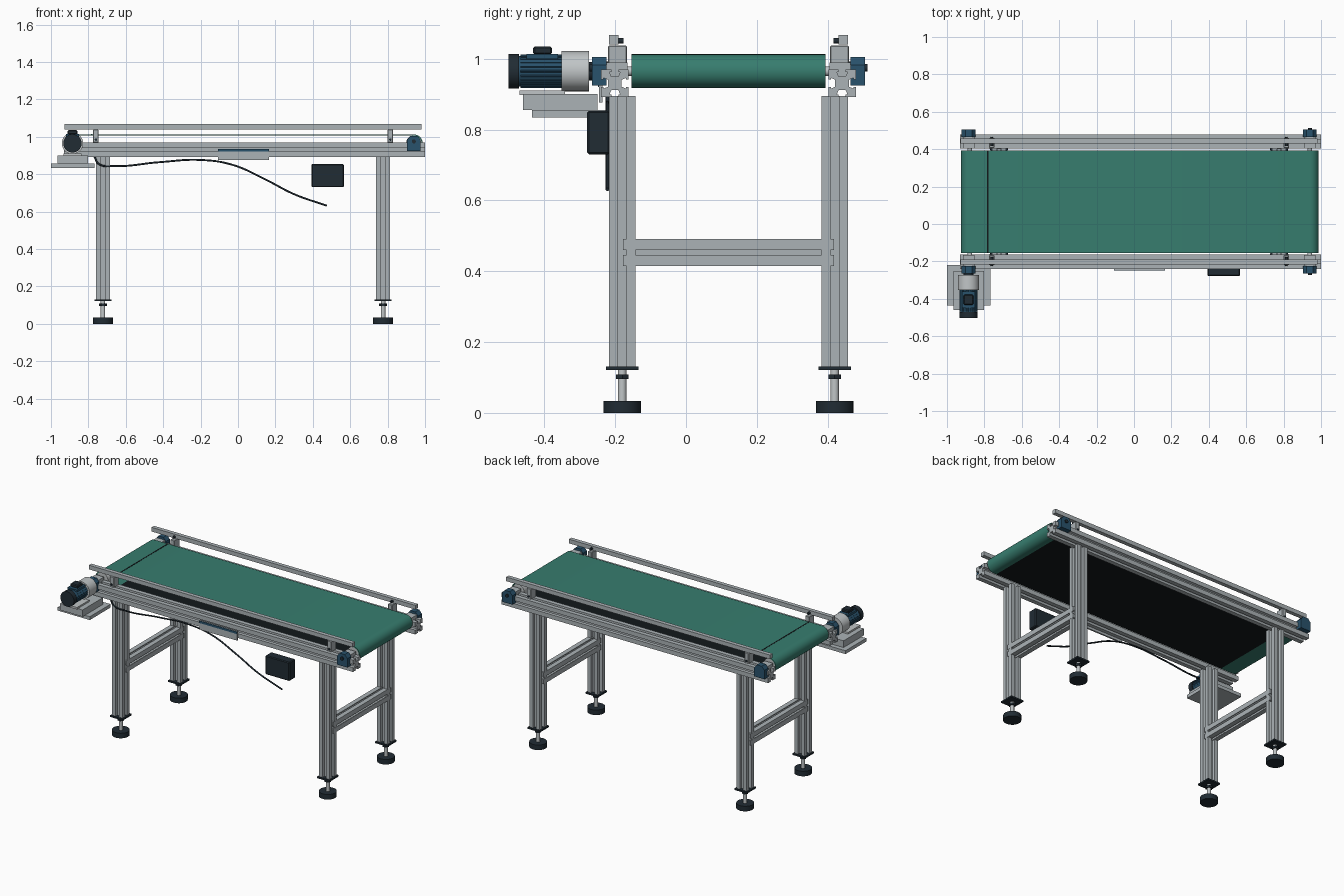
import bpy, bmesh, math
from mathutils import Vector

if "Cube" in bpy.data.objects:
    bpy.data.objects.remove(bpy.data.objects["Cube"])


def material(name, rgb):
    m = bpy.data.materials.new(name)
    m.diffuse_color = (*rgb, 1)
    m.use_nodes = True
    m.node_tree.nodes["Principled BSDF"].inputs["Base Color"].default_value = m.diffuse_color
    return m


ALU = material("aluminium grey", (0.41, 0.45, 0.47))
PALE = material("pale metal", (0.53, 0.56, 0.57))
GREEN = material("belt green", (0.038, 0.205, 0.158))
BLUE = material("motor blue", (0.022, 0.085, 0.15))
DARK = material("dark plastic", (0.015, 0.025, 0.034))
BLACK = material("rubber black", (0.006, 0.009, 0.011))

MID = 0.12  # y of the conveyor's centre plane
CZ = 0.965  # height of the roller axis
X_DRIVE, X_TAIL = -0.878, 0.940


def smooth(ob):
    bpy.ops.object.select_all(action='DESELECT')
    ob.select_set(True)
    bpy.context.view_layer.objects.active = ob
    bpy.ops.object.shade_smooth_by_angle(angle=math.radians(35))


def prism(name, pts, axis, lo, hi, mat, centre=(0, 0), rounded=False):
    """Extrude a 2D outline along an axis; outline axes are the other two in xyz order."""
    def place(u, v, w):
        u, v = u + centre[0], v + centre[1]
        return {'x': (w, u, v), 'y': (u, w, v), 'z': (u, v, w)}[axis]
    bm = bmesh.new()
    a = [bm.verts.new(place(u, v, lo)) for u, v in pts]
    b = [bm.verts.new(place(u, v, hi)) for u, v in pts]
    n = len(pts)
    bm.faces.new(a[::-1])
    bm.faces.new(b)
    for i in range(n):
        bm.faces.new((a[i], a[(i + 1) % n], b[(i + 1) % n], b[i]))
    bmesh.ops.recalc_face_normals(bm, faces=bm.faces)
    me = bpy.data.meshes.new(name)
    bm.to_mesh(me)
    bm.free()
    ob = bpy.data.objects.new(name, me)
    me.materials.append(mat)
    bpy.context.collection.objects.link(ob)
    if rounded:
        smooth(ob)
    return ob


def box(name, x, y, z, mat, bevel=0):
    pts = [(x[0], y[0]), (x[1], y[0]), (x[1], y[1]), (x[0], y[1])]
    ob = prism(name, pts, 'z', z[0], z[1], mat)
    if bevel:
        mod = ob.modifiers.new("edge", 'BEVEL')
        mod.width, mod.segments = bevel, 1
    return ob


def rod(name, axis, centre, r, lo, hi, mat, n=28):
    pts = [(r * math.cos(2 * math.pi * i / n), r * math.sin(2 * math.pi * i / n))
           for i in range(n)]
    return prism(name, pts, axis, lo, hi, mat, centre, n > 8)


def slotted(size, opening=0.02, lip=0.007, inner=0.03, depth=0.019):
    """Square extrusion section with a T-slot in each side."""
    h, o, w = size / 2, opening / 2, inner / 2
    side = [(-h, -h), (-o, -h), (-o, -h + lip), (-w, -h + lip), (-o, -h + depth),
            (o, -h + depth), (w, -h + lip), (o, -h + lip), (o, -h)]
    pts = []
    for _ in range(4):
        pts += side
        side = [(-v, u) for u, v in side]
    return pts


def span(s, a, b):
    """y range at distances a..b from the centre plane on side s."""
    return sorted((MID + s * a, MID + s * b))


# Side rails, guides, bearing blocks and legs, mirrored front and back
for s, label in ((-1, "front"), (1, "rear")):
    prism(label + "_side_rail", slotted(0.077), 'x', -0.93, 1.0, ALU, (MID + s * 0.321, 0.931))
    box(label + "_guide_rail", (-0.928, 0.981), span(s, 0.311, 0.337), (1.04, 1.067), ALU)
    for x in (-0.76, 0.815):
        box(label + "_guide_post", (x - 0.015, x + 0.015), span(s, 0.287, 0.340), (0.968, 1.038),
            ALU, 0.003)
        rod(label + "_guide_knob", 'y', (x, 1.051), 0.008, *span(s, 0.297, 0.312), DARK, 12)
        rod(label + "_post_bolt", 'y', (x, 0.985), 0.007, *span(s, 0.338, 0.344), DARK, 12)
    for x in (X_DRIVE - 0.006, X_TAIL):
        block = [(-0.037, -0.04), (0.037, -0.04), (0.037, 0.018), (0.018, 0.04),
                 (-0.018, 0.04), (-0.037, 0.018)]
        prism(label + "_bearing_block", block, 'y', *span(s, 0.345, 0.385), BLUE, (x, CZ))
        box(label + "_bearing_seat", (x - 0.03, x + 0.03), span(s, 0.285, 0.345), (0.95, 0.99), ALU)
    rod(label + "_bearing_cap", 'y', (X_TAIL, CZ + 0.01), 0.011, *span(s, 0.385, 0.392), DARK)

    for x in (-0.722, 0.776):
        y = MID + s * 0.30
        prism(label + "_leg", slotted(0.074, 0.024), 'z', 0.13, 0.895, ALU, (x, y))
        box("foot_plate", (x - 0.046, x + 0.046), (y - 0.046, y + 0.046), (0.121, 0.131), DARK)
        rod("foot_nut", 'z', (x, y), 0.021, 0.096, 0.109, DARK, 6)
        rod("foot_stem", 'z', (x, y), 0.012, 0.03, 0.122, PALE)
        rod("foot_pad", 'z', (x, y), 0.053, 0.0, 0.033, DARK)

# Cross beams between each pair of legs
for x in (-0.722, 0.776):
    prism("cross_beam", slotted(0.0755, 0.014), 'y', MID - 0.298, MID + 0.298, ALU, (x, 0.453))

# Belt: green carrying run wrapped round both rollers
Y0, Y1 = MID - 0.274, MID + 0.274


def belt_path(r):
    pts = [(-0.79, CZ - r)]
    for x, start in ((X_DRIVE, 270), (X_TAIL, 90)):
        for i in range(17):
            a = math.radians(start - i * 180 / 16)
            pts.append((x + r * math.cos(a), CZ + r * math.sin(a)))
    return pts + [(0.92, CZ - r)]


prism("belt", belt_path(0.0475) + belt_path(0.0415)[::-1], 'y', Y0, Y1, GREEN, rounded=True)
box("belt_return_run", (-0.79, 0.92), (Y0, Y1), (CZ - 0.0475, CZ - 0.0415), BLACK)
box("belt_seam", (-0.787, -0.779), (Y0, Y1), (CZ + 0.044, CZ + 0.0485), BLACK)

# Rollers and axles inside the belt
for x in (X_DRIVE, X_TAIL):
    rod("roller", 'y', (x, CZ), 0.0414, Y0 + 0.004, Y1 - 0.004, PALE, 32)
    rod("axle", 'y', (x, CZ), 0.013, MID - 0.38, MID + 0.38, PALE)

# Plate on the front rail with a blue strip
box("rail_plate", (-0.107, 0.166), (-0.246, -0.236), (0.877, 0.935), ALU)
box("rail_plate_strip", (-0.107, 0.166), (-0.249, -0.245), (0.921, 0.935), BLUE)

# Control box and hanging cable
box("control_box", (0.392, 0.567), (-0.279, -0.216), (0.73, 0.853), DARK, 0.005)
curve = bpy.data.curves.new("cable", 'CURVE')
curve.dimensions = '3D'
curve.bevel_depth = 0.005
curve.bevel_resolution = 2
curve.resolution_u = 8
curve.use_fill_caps = True
path = [(-0.768, 0.895), (-0.745, 0.855), (-0.66, 0.843), (-0.42, 0.864), (-0.2, 0.876),
        (-0.03, 0.85), (0.14, 0.775), (0.30, 0.693), (0.475, 0.631)]
spline = curve.splines.new('BEZIER')
spline.bezier_points.add(len(path) - 1)
for p, (x, z) in zip(spline.bezier_points, path):
    p.co = Vector((x, -0.222, z))
    p.handle_left_type = p.handle_right_type = 'AUTO'
curve.materials.append(DARK)
bpy.context.collection.objects.link(bpy.data.objects.new("cable", curve))

# Drive motor on its bracket
MX = -0.885
box("motor_shelf", (-1.0, -0.768), (-0.435, -0.22), (0.834, 0.856), ALU)
box("motor_riser", (-0.965, -0.803), (-0.46, -0.25), (0.856, 0.9), ALU)
box("motor_foot", (MX - 0.048, MX + 0.048), (-0.47, -0.342), (0.898, 0.911), PALE)
rod("motor_body", 'y', (MX, CZ), 0.043, -0.472, -0.348, BLUE, 32)
for i in range(20):
    a = 2 * math.pi * i / 20
    rod("cooling_fin", 'y', (MX + 0.043 * math.cos(a), CZ + 0.043 * math.sin(a)), 0.004,
        -0.468, -0.35, BLUE, 4)
rod("fan_cover", 'y', (MX, CZ), 0.049, -0.502, -0.471, DARK, 32)
box("terminal_base", (MX - 0.034, MX + 0.034), (-0.45, -0.362), (1.0, 1.014), BLUE)
box("terminal_box", (MX - 0.027, MX + 0.027), (-0.432, -0.378), (1.012, 1.035), DARK, 0.005)
rod("gearbox", 'y', (MX, CZ), 0.057, -0.352, -0.274, PALE, 32)
rod("gearbox_hub", 'y', (MX, CZ), 0.026, -0.275, -0.262, DARK)
